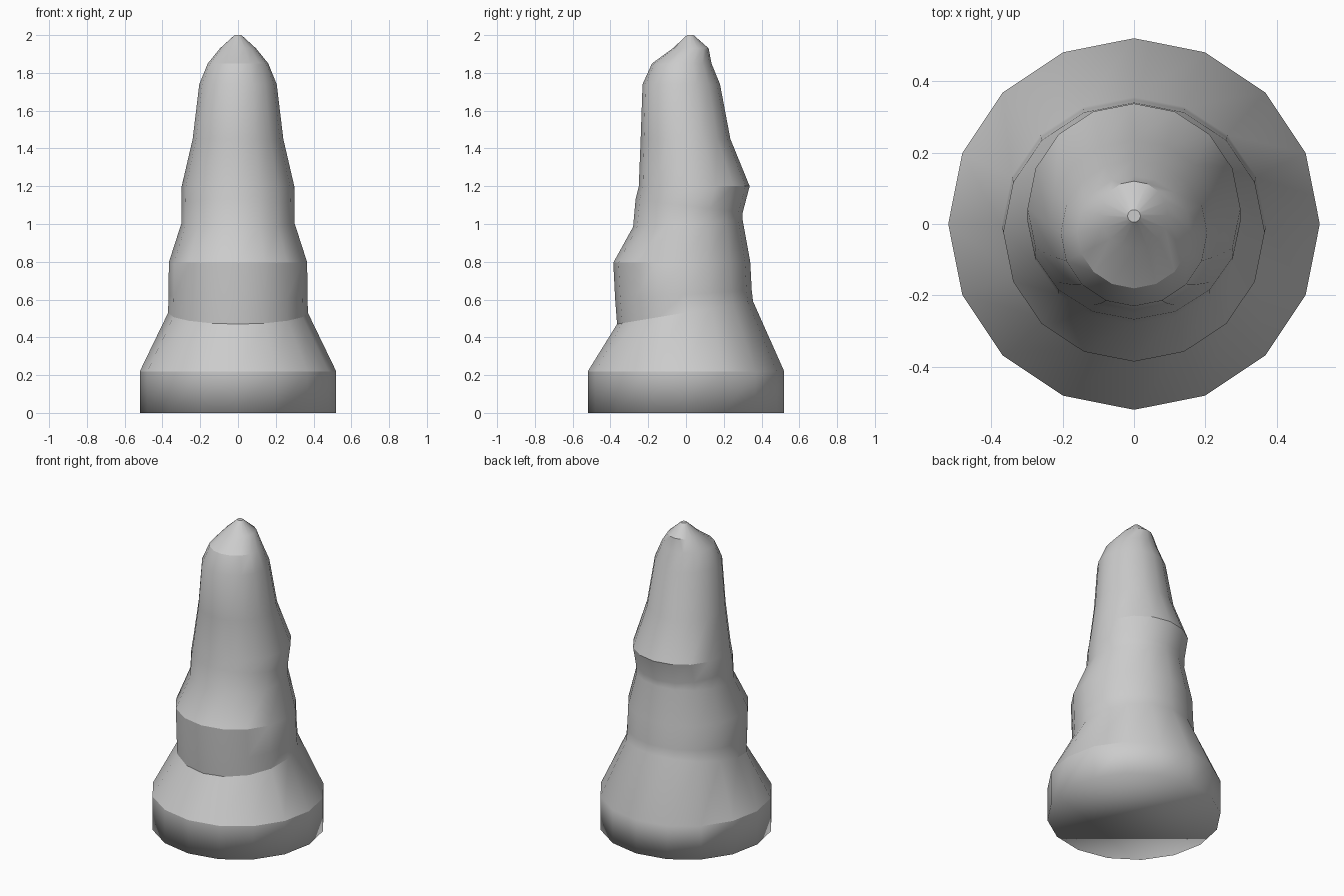
import bpy, bmesh
from math import sin, cos, pi, radians

if "Cube" in bpy.data.objects:
    bpy.data.objects.remove(bpy.data.objects["Cube"])

SIDES = 16
# Tilted rings: half width, front y, front z, back y, back z
RINGS = [
    (0.52, -0.52, 0.00, 0.52, 0.00),
    (0.52, -0.52, 0.22, 0.52, 0.22),
    (0.37, -0.365, 0.47, 0.355, 0.59),
    (0.368, -0.375, 0.60, 0.348, 0.65),
    (0.366, -0.385, 0.795, 0.34, 0.80),
    (0.30, -0.28, 0.985, 0.30, 1.02),
    (0.30, -0.267, 1.13, 0.30, 1.06),
    (0.298, -0.25, 1.20, 0.337, 1.20),
    (0.24, -0.24, 1.45, 0.235, 1.45),
    (0.205, -0.23, 1.74, 0.18, 1.74),
    (0.16, -0.18, 1.85, 0.135, 1.85),
    (0.095, -0.07, 1.93, 0.12, 1.93),
    (0.018, 0.005, 2.00, 0.04, 2.00),
]

# Stalagmite body: skin of stacked, tilted rings
bm = bmesh.new()
loops = []
for hw, yf, zf, yb, zb in RINGS:
    loop = []
    for i in range(SIDES):
        a = 2 * pi * i / SIDES
        t = (1 + sin(a)) / 2
        loop.append(bm.verts.new((hw * cos(a), yf + (yb - yf) * t, zf + (zb - zf) * t)))
    loops.append(loop)
for lo, hi in zip(loops, loops[1:]):
    for i in range(SIDES):
        j = (i + 1) % SIDES
        bm.faces.new((lo[i], lo[j], hi[j], hi[i]))
bm.faces.new(loops[0][::-1])
bm.faces.new(loops[-1])
bm.normal_update()

# Hard ledges between layers, soft around the body and under the base
foot = set(loops[0])
for f in bm.faces:
    f.smooth = True
for e in bm.edges:
    under = all(v in foot for v in e.verts)
    e.smooth = under or e.calc_face_angle(0) < radians(24)

mesh = bpy.data.meshes.new("stalagmite")
bm.to_mesh(mesh)
bm.free()
bpy.context.collection.objects.link(bpy.data.objects.new("stalagmite", mesh))
